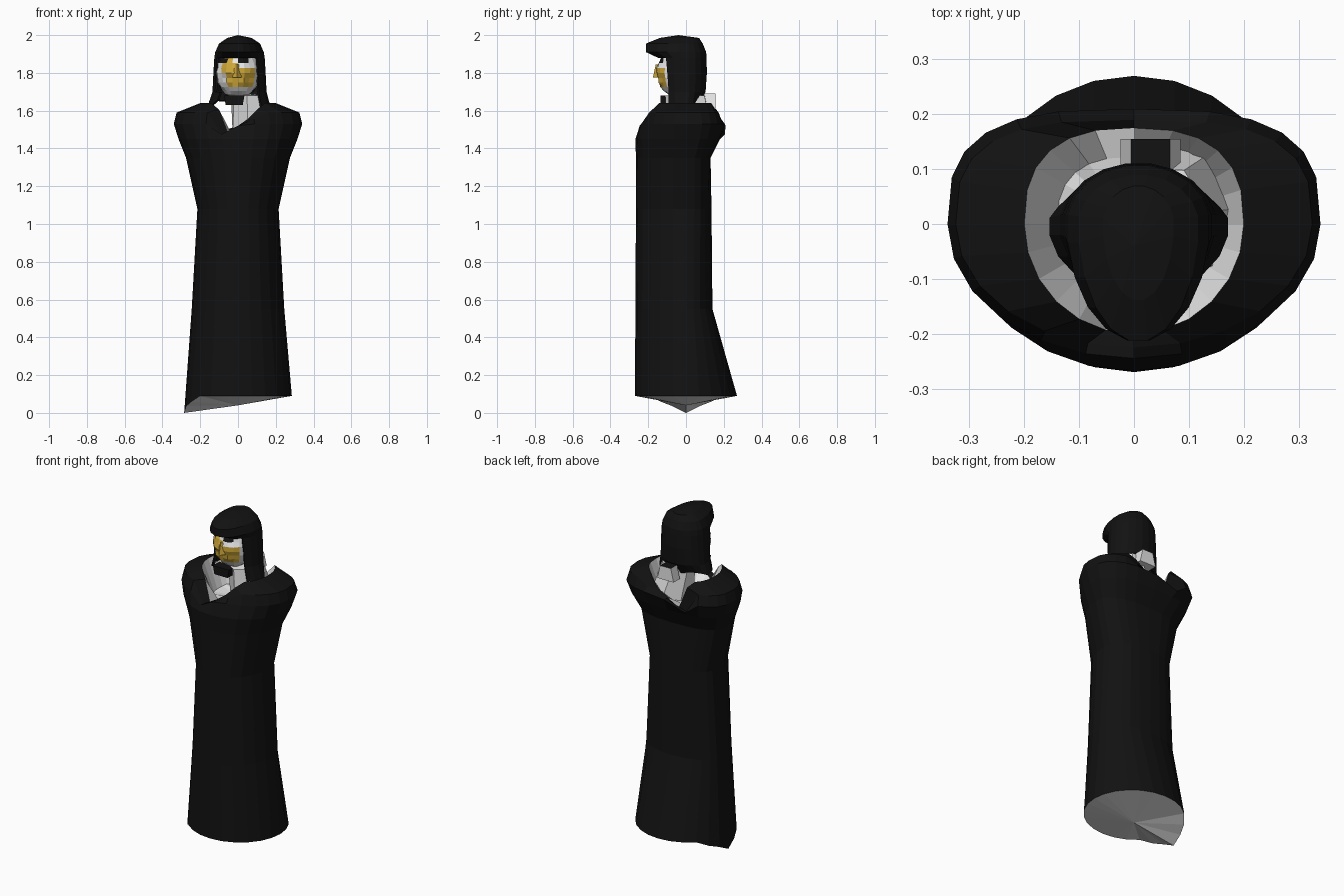
import bpy, bmesh, math, random
from mathutils import Vector

if "Cube" in bpy.data.objects:
    bpy.data.objects.remove(bpy.data.objects["Cube"])

random.seed(4)


def material(name, rgb):
    m = bpy.data.materials.new(name)
    m.diffuse_color = (*rgb, 1)
    m.use_nodes = True
    m.node_tree.nodes["Principled BSDF"].inputs["Base Color"].default_value = m.diffuse_color
    return m


BLACK = material("black cloth", (0.006, 0.006, 0.006))
WHITE = material("pale inside", (0.8, 0.8, 0.8))
GOLD = material("gold", (0.62, 0.39, 0.04))
MATS = [BLACK, WHITE, GOLD]


def finish(bm, name):
    bmesh.ops.recalc_face_normals(bm, faces=bm.faces)
    me = bpy.data.meshes.new(name)
    bm.to_mesh(me)
    bm.free()
    for m in MATS:
        me.materials.append(m)
    ob = bpy.data.objects.new(name, me)
    bpy.context.collection.objects.link(ob)
    return ob


def oval(n, z, hx, yf, yb, p=2.0, cx=0.0):
    """Oval ring with separate front and back depth; p squares off the back."""
    pts = []
    for k in range(n):
        a = 2 * math.pi * k / n
        c, s = math.cos(a), math.sin(a)
        e = 2 / p if s > 0 else 1.0
        x = hx * math.copysign(abs(c) ** e, c)
        y = yb * abs(s) ** e if s > 0 else -yf * s * -1 * -1
        pts.append(Vector((cx + x, y, z)))
    return pts


def loft(bm, rings, mats):
    """Join successive rings with quads; mats gives one colour per band."""
    vs = [[bm.verts.new(p) for p in r] for r in rings]
    n = len(vs[0])
    for i in range(len(vs) - 1):
        for k in range(n):
            j = (k + 1) % n
            f = bm.faces.new((vs[i][k], vs[i][j], vs[i + 1][j], vs[i + 1][k]))
            f.material_index = mats[i]
    return vs


def fan(bm, ring, tip, mat):
    t = bm.verts.new(tip)
    for k in range(len(ring)):
        f = bm.faces.new((ring[k], ring[(k + 1) % len(ring)], t))
        f.material_index = mat


# Robe: z, half width, front y, back y
N = 24
profile = [(0.09, .285, -.27, .27, 2.0), (0.55, .245, -.268, .14, 2.2),
           (1.08, .215, -.265, .135, 2.4), (1.35, .275, -.265, .13, 2.6),
           (1.45, .315, -.268, .18, 3.0), (1.53, .34, -.245, .21, 3.0),
           (1.59, .325, -.225, .19, 3.0), (1.64, .20, -.20, .175, 2.6)]
rings = [oval(N, z, hx, -abs(yf), yb, p) for z, hx, yf, yb, p in profile]
for r in rings:                      # front half must lie at negative y
    for k in range(N):
        if k > N // 2:
            r[k].y = -abs(r[k].y)


def rim_height(k):
    c = math.cos(2 * math.pi * k / N)
    if k in (7, 17):                 # broken notches left of the middle
        return 1.475
    return 1.52 + .12 * min(1, abs(c) / .65) ** 1.3


for r in rings[5:]:
    for k in range(N):
        r[k].z = min(r[k].z, rim_height(k))
# sloping hem corner
for k, z in ((12, 0.0), (11, .035), (13, .035), (10, .06), (14, .06)):
    rings[0][k].z = z
# pale hollow inside the shoulders
hollow = [Vector((p.x * .7, p.y * .7, 1.465 + .02 * random.random())) for p in rings[-1]]
bm = bmesh.new()
vs = loft(bm, rings + [hollow], [0] * 7 + [1])
fan(bm, vs[-1], (0, 0, 1.46), 1)
fan(bm, vs[0], (0, 0, .04), 1)
finish(bm, "robe")

# Neck: a chipped pale stump leaning to one side
bm = bmesh.new()
low = [Vector((.08 + .12 * math.cos(a), .03 + .14 * math.sin(a), 1.47))
       for a in (math.tau * k / 7 for k in range(7))]
top = [Vector((.05 + .09 * math.cos(a), .0 + .11 * math.sin(a), 1.68))
       for a in (math.tau * k / 7 + .2 for k in range(7))]
vs = loft(bm, [low, top], [1])
fan(bm, vs[1], (.04, 0, 1.69), 1)
finish(bm, "neck")

# Hood with a peaked brow and an open front
M = 20
hood = [(1.63, .15, .13, .07), (1.70, .145, .13, .105), (1.80, .14, .14, .112),
        (1.88, .135, .15, .11), (1.91, .13, .215, .108), (1.955, .11, .215, .09),
        (1.985, .065, .14, .07)]
rings = []
for z, hx, yf, yb in hood:
    r = []
    for k in range(M):
        a = math.tau * (k + .5) / M
        s = math.sin(a)
        r.append(Vector((.008 + hx * math.cos(a), s * (yb if s > 0 else yf), z)))
    rings.append(r)
for p in rings[0]:                   # ragged lower edge, longer on the right
    p.x *= 1.1
    p.z += -.01 if p.x > .05 else .03 * random.random()
bm = bmesh.new()
vs = loft(bm, rings, [0] * 6)
fan(bm, vs[-1], (0, -.04, 2.0), 0)
hole = [f for f in bm.faces if f.calc_center_median().z < 1.89
        and f.calc_center_median().y < -.06 and abs(f.calc_center_median().x) < .112]
bmesh.ops.delete(bm, geom=hole, context='FACES')
ob = finish(bm, "hood")
mod = ob.modifiers.new("thickness", 'SOLIDIFY')
mod.thickness = .012
mod.offset = -1

# Face mask: cracked mosaic of pale, gold and dark pieces
bm = bmesh.new()
bmesh.ops.create_uvsphere(bm, u_segments=22, v_segments=16, radius=1)
for v in bm.verts:
    j = random.uniform(.93, 1.05)
    v.co = Vector((v.co.x * .118 * j, -.03 + v.co.y * .125 * j, 1.80 + v.co.z * .135))
for f in bm.faces:
    c = f.calc_center_median()
    f.material_index = 1
    if c.y > -.05:
        f.material_index = 0
    elif math.hypot(c.x + .085, c.z - 1.87) < .026 or math.hypot(c.x - .03, c.z - 1.875) < .028:
        f.material_index = 0         # eyes
    elif (-.08 < c.x < -.015 and 1.81 < c.z < 1.89) or (-.06 < c.x < .085 and 1.72 < c.z < 1.82):
        f.material_index = 2         # gold cheek and jaw
finish(bm, "face_mask")

# Nose ridge
bm = bmesh.new()
bmesh.ops.create_cone(bm, cap_ends=True, segments=4, radius1=.025, radius2=.01, depth=.07)
for v in bm.verts:
    v.co += Vector((-.005, -.15, 1.81))
for f in bm.faces:
    f.material_index = 2
finish(bm, "nose")


# Loose shards: chin piece and the flap behind the neck
def shard(name, centre, size, taper, mat):
    b = bmesh.new()
    bmesh.ops.create_cube(b, size=1)
    for v in b.verts:
        t = taper if v.co.z > 0 else 1
        v.co = Vector((v.co.x * size[0] * t, v.co.y * size[1], v.co.z * size[2])) + Vector(centre)
    for f in b.faces:
        f.material_index = mat if f.normal.z < .5 else 0
    finish(b, name)


shard("chin_piece", (-.02, -.105, 1.655), (.09, .06, .05), 1.2, 0)
shard("back_flap", (.03, .125, 1.65), (.11, .06, .08), .65, 1)
